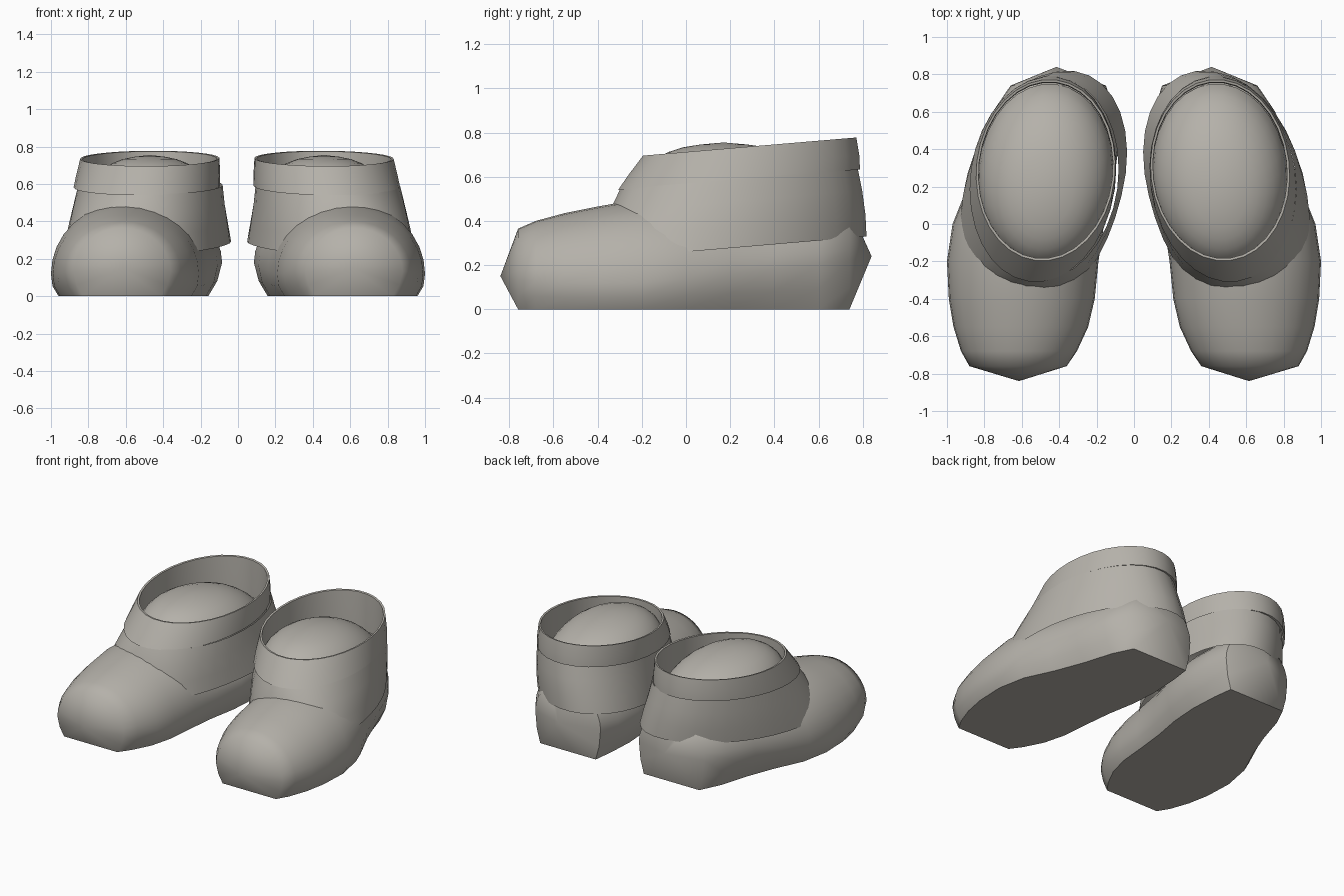
import bpy
import bmesh
from math import cos, sin, pi, radians

cube = bpy.data.objects.get("Cube")
if cube:
    bpy.data.objects.remove(cube)

grey = bpy.data.materials.new("warm grey")
grey.use_nodes = True
colour = (0.46, 0.44, 0.40, 1)
grey.diffuse_color = colour
grey.node_tree.nodes["Principled BSDF"].inputs["Base Color"].default_value = colour

SLOPE = 0.085   # the ankle rings rise toward the heel
SEGMENTS = 32


def ring(cx, a, cy, b, shear, z, front=1, slope=SLOPE):
    """Sheared ellipse on a slope; front below 1 squares off the toe side."""
    points = []
    for i in range(SEGMENTS):
        t = 2 * pi * (i + 0.5) / SEGMENTS
        dy = b * sin(t)
        c = abs(cos(t)) ** (front if dy < 0 else 1)
        x = cx + a * (c if cos(t) > 0 else -c) + shear * dy
        points.append((x, cy + dy, z + slope * (cy + dy)))
    return points


def section(y, cx, w, h, bulge, sole):
    """Foot cross-section: flat sole, side bulge and arched top."""
    mid = (sole + 1) / 2 + 0.03
    points = [(cx - sole * w, y, 0), (cx + sole * w, y, 0),
              (cx + mid * w, y, bulge * 0.45)]
    for i in range(17):
        t = pi * i / 16
        points.append((cx + w * cos(t), y, bulge + (h - bulge) * sin(t)))
    points.append((cx - mid * w, y, bulge * 0.45))
    return points


def loft(name, loops, side, shift=0, start=None, end=None, angle=50):
    """Skin closed loops, with optional points closing the ends."""
    bm = bmesh.new()

    def vert(p):
        return bm.verts.new((side * (p[0] + shift), p[1], p[2]))

    rows = [[vert(p) for p in loop] for loop in loops]
    n = len(rows[0])
    for low, high in zip(rows, rows[1:]):
        for i in range(n):
            j = (i + 1) % n
            bm.faces.new((low[i], low[j], high[j], high[i]))
    for tip, row in ((start, rows[0]), (end, rows[-1])):
        if tip:
            v = vert(tip)
            for i in range(n):
                bm.faces.new((row[i], row[(i + 1) % n], v))
    bmesh.ops.recalc_face_normals(bm, faces=bm.faces)
    mesh = bpy.data.meshes.new(name)
    bm.to_mesh(mesh)
    bm.free()
    mesh.materials.append(grey)
    obj = bpy.data.objects.new(name, mesh)
    bpy.context.collection.objects.link(obj)
    bpy.ops.object.select_all(action='DESELECT')
    obj.select_set(True)
    bpy.context.view_layer.objects.active = obj
    bpy.ops.object.shade_smooth_by_angle(angle=radians(angle))


# Foot from toe to heel: y, centre, half width, height, bulge height, sole ratio
FOOT = [
    (-0.76, 0.62, 0.26, 0.365, 0.13, 0.8), (-0.68, 0.615, 0.31, 0.4, 0.13, 0.84),
    (-0.55, 0.605, 0.36, 0.435, 0.12, 0.88), (-0.4, 0.60, 0.39, 0.465, 0.12, 0.9),
    (-0.2, 0.595, 0.405, 0.50, 0.12, 0.9), (0, 0.565, 0.405, 0.50, 0.14, 0.88),
    (0.2, 0.50, 0.39, 0.50, 0.16, 0.84), (0.4, 0.455, 0.37, 0.49, 0.18, 0.8),
    (0.6, 0.43, 0.325, 0.48, 0.2, 0.8), (0.74, 0.405, 0.255, 0.46, 0.22, 0.85),
]

for side, label, collar_shift, upper_shift in (
        (1, "left", 0, 0.006), (-1, "right", 0.012, -0.006)):
    # Rounded toe, sole and heel
    loft(label + "_shoe_foot", [section(*s) for s in FOOT], side,
         start=(0.615, -0.84, 0.15), end=(0.415, 0.84, 0.24))

    # Flaring upper that overlaps the foot
    loft(label + "_shoe_upper", [
        ring(0.485, 0.425, 0.21, 0.61, -0.2, 0.26, 0.6),
        ring(0.485, 0.415, 0.22, 0.595, -0.16, 0.36, 0.7),
        ring(0.482, 0.40, 0.225, 0.575, -0.11, 0.47, 0.85),
        ring(0.475, 0.385, 0.24, 0.54, -0.07, 0.57),
    ], side, upper_shift)

    # Collar band with a thin rim and inner wall
    loft(label + "_shoe_collar", [
        ring(0.475, 0.38, 0.24, 0.53, -0.07, 0.566),
        ring(0.475, 0.39, 0.24, 0.55, -0.07, 0.566),
        ring(0.468, 0.384, 0.262, 0.525, -0.055, 0.63),
        ring(0.46, 0.372, 0.288, 0.485, -0.04, 0.712),
        ring(0.46, 0.359, 0.288, 0.472, -0.04, 0.710),
        ring(0.46, 0.357, 0.286, 0.470, -0.04, 0.55),
        ring(0.46, 0.357, 0.286, 0.470, -0.04, 0.45),
    ], side, collar_shift)

    # Domed filling inside the opening, leaning toward the toe
    dome = []
    for k in range(9):
        t = 0.5 * pi * k / 9
        spread = cos(t) ** 0.85
        dome.append(ring(0.46, 0.36 * spread, 0.27 - 0.1 * sin(t),
                         0.48 * spread, -0.04, 0.46 + 0.29 * sin(t), slope=0))
    loft(label + "_shoe_insole_dome", dome, side, collar_shift,
         end=(0.46, 0.17, 0.755))
